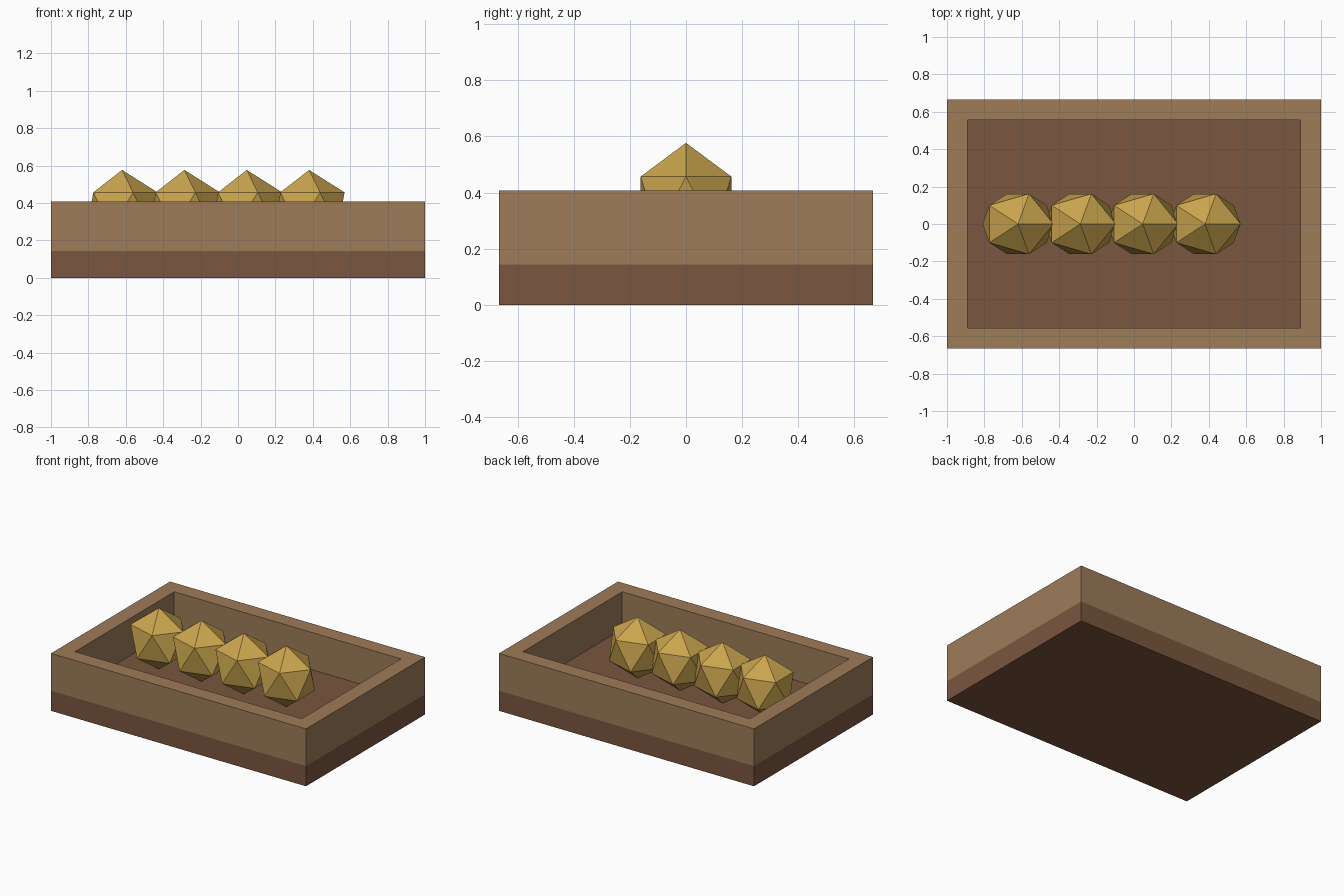
import bpy, bmesh

if "Cube" in bpy.data.objects:
    bpy.data.objects.remove(bpy.data.objects["Cube"])

LENGTH, WIDTH = 2.0, 1.333
FLOOR_Z, RIM_Z, WALL = 0.143, 0.407, 0.111


def srgb(r, g, b):
    def lin(c):
        c /= 255
        return c / 12.92 if c <= 0.04045 else ((c + 0.055) / 1.055) ** 2.4
    return (lin(r), lin(g), lin(b), 1)


def material(name, rgb):
    m = bpy.data.materials.new(name)
    m.diffuse_color = srgb(*rgb)
    m.use_nodes = True
    m.node_tree.nodes["Principled BSDF"].inputs["Base Color"].default_value = m.diffuse_color
    return m


light_wood = material("light_wood", (158, 124, 90))
dark_wood = material("dark_wood", (122, 86, 62))
gold = material("gold", (202, 165, 78))


def make_object(name, bm, mat, location=(0, 0, 0)):
    bmesh.ops.recalc_face_normals(bm, faces=bm.faces)
    mesh = bpy.data.meshes.new(name)
    bm.to_mesh(mesh)
    bm.free()
    mesh.materials.append(mat)
    ob = bpy.data.objects.new(name, mesh)
    ob.location = location
    bpy.context.collection.objects.link(ob)
    return ob


# Base slab
bm = bmesh.new()
bmesh.ops.create_cube(bm, size=1)
bmesh.ops.scale(bm, vec=(LENGTH, WIDTH, FLOOR_Z), verts=bm.verts)
make_object("tray_base", bm, dark_wood, (0, 0, FLOOR_Z / 2))

# Rim walls: outer and inner rectangles joined into a closed frame
bm = bmesh.new()
corners = [(-1, -1), (1, -1), (1, 1), (-1, 1)]


def ring(inset, z):
    return [bm.verts.new((sx * (LENGTH / 2 - inset), sy * (WIDTH / 2 - inset), z))
            for sx, sy in corners]


loops = [ring(0, FLOOR_Z), ring(0, RIM_Z), ring(WALL, RIM_Z), ring(WALL, FLOOR_Z)]
for k in range(4):
    a, b = loops[k], loops[(k + 1) % 4]
    for i in range(4):
        j = (i + 1) % 4
        bm.faces.new((a[i], a[j], b[j], b[i]))
make_object("tray_walls", bm, light_wood)

# Row of faceted nuggets resting on the floor
RX, RY, RZ = 0.212, 0.190, 0.217
for n in range(4):
    bm = bmesh.new()
    bmesh.ops.create_icosphere(bm, subdivisions=1, radius=1)
    bmesh.ops.scale(bm, vec=(RX, RY, RZ), verts=bm.verts)
    make_object(f"nugget_{n + 1}", bm, gold, (-0.62 + n / 3, 0, FLOOR_Z + RZ))
